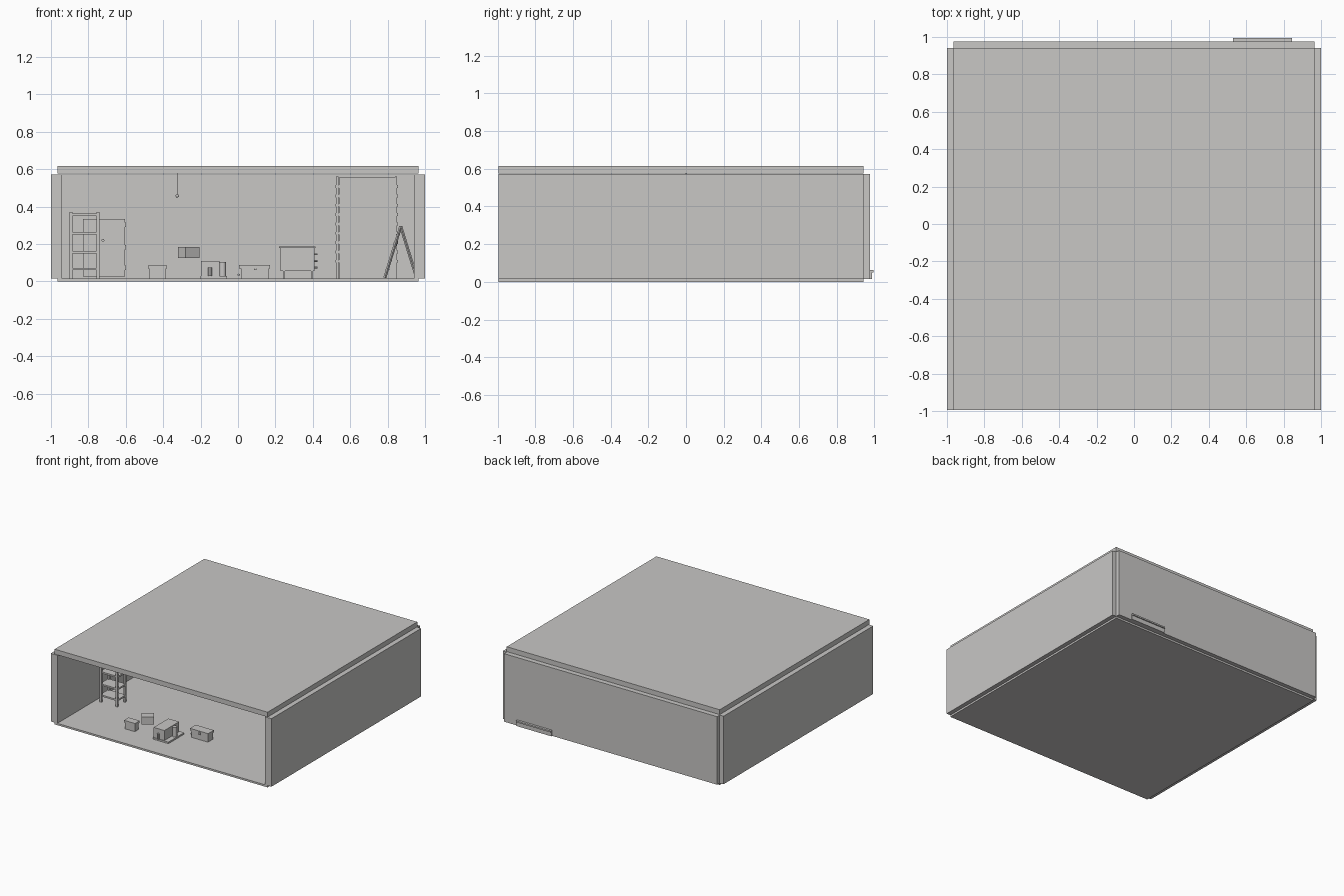
import bpy
import math
from mathutils import Vector

if "Cube" in bpy.data.objects:
    bpy.data.objects.remove(bpy.data.objects["Cube"], do_unlink=True)

GREY = (0.58, 0.57, 0.56, 1)
grey = bpy.data.materials.new("warm_grey")
grey.use_nodes = True
grey.diffuse_color = GREY
grey.node_tree.nodes["Principled BSDF"].inputs["Base Color"].default_value = GREY


def finish(name):
    ob = bpy.context.object
    ob.name = name
    ob.data.materials.append(grey)
    return ob


def box(name, x, y, z, turn=0):
    """Box from (low, high) pairs on each axis, turned about z."""
    spans = (x, y, z)
    bpy.ops.mesh.primitive_cube_add(size=1, location=[sum(s) / 2 for s in spans])
    ob = finish(name)
    ob.scale = [s[1] - s[0] for s in spans]
    ob.rotation_euler.z = math.radians(turn)
    return ob


def rod(name, a, b, radius, sides=8):
    a, b = Vector(a), Vector(b)
    bpy.ops.mesh.primitive_cylinder_add(vertices=sides, radius=radius,
                                        depth=(b - a).length, location=(a + b) / 2)
    ob = finish(name)
    ob.rotation_euler = (b - a).to_track_quat('Z', 'Y').to_euler()
    bpy.ops.object.shade_smooth_by_angle()
    return ob


FLOOR, CEIL = 0.015, 0.572
FRONT, BACK, INNER = -0.995, 0.942, 0.92

# Room shell, open at the front
box("floor", (-0.965, 0.965), (FRONT, BACK), (0, FLOOR))
box("roof", (-0.965, 0.965), (FRONT, BACK), (0.576, 0.616))
for side, s in (("left", 1), ("right", -1)):
    box(side + "_wall", sorted((s * 0.94, s)), (FRONT, BACK), (FLOOR, CEIL))
box("back_wall", (-0.965, 0.965), (INNER, 0.976), (FLOOR, CEIL))

# Roller shutter, with its sill showing through the back wall
box("shutter", (0.54, 0.84), (0.9, INNER), (FLOOR, 0.555))
box("shutter_sill", (0.53, 0.845), (0.97, 0.986), (FLOOR, 0.05))
box("shutter_sill_lip", (0.53, 0.845), (0.976, 0.995), (0.05, 0.062))
for x in (0.53, 0.845):
    box("shutter_track", (x - 0.006, x + 0.006), (0.895, INNER), (FLOOR, 0.56))
    for i in range(9):
        z = 0.1 + i * 0.05
        box("track_bracket", (x - 0.01, x + 0.01), (0.892, INNER), (z, z + 0.015))

# Door with knob and hinges
box("door", (-0.83, -0.605), (0.9, INNER), (0.025, 0.335))
rod("door_knob", (-0.722, 0.88, 0.22), (-0.722, 0.905, 0.22), 0.008)
for z in (0.06, 0.17, 0.29):
    box("door_hinge", (-0.61, -0.6), (0.895, INNER), (z, z + 0.025))

# Storage rack
for x in (-0.9, -0.756):
    for y in (-0.505, -0.405):
        box("rack_post", (x, x + 0.016), (y, y + 0.016), (FLOOR, 0.37))
for z in (0.06, 0.15, 0.25, 0.35):
    box("rack_shelf", (-0.9, -0.74), (-0.5, -0.394), (z, z + 0.013))

# Small crate with a lid
box("crate", (-0.475, -0.385), (-0.785, -0.735), (FLOOR, 0.068))
box("crate_lid", (-0.48, -0.38), (-0.79, -0.73), (0.068, 0.085))

# Raised carton standing at an angle
box("carton", (-0.309, -0.217), (-0.825, -0.755), (0.125, 0.185), 35)

# Machine on a base plate
box("machine_base", (-0.2, -0.06), (-0.815, -0.61), (FLOOR, 0.028))
box("machine_body", (-0.197, -0.1), (-0.81, -0.62), (0.028, 0.11))
rod("machine_drum", (-0.082, -0.7, 0.028), (-0.082, -0.7, 0.105), 0.018, 16)
rod("machine_spout", (-0.15, -0.82, 0.03), (-0.15, -0.82, 0.075), 0.01)

# Long chest
box("chest", (0.015, 0.165), (-0.625, -0.56), (FLOOR, 0.07))
box("chest_lid", (0.005, 0.17), (-0.63, -0.555), (0.07, 0.088))
box("chest_latch", (0.085, 0.1), (-0.637, -0.63), (0.06, 0.08))
rod("chest_handle", (0.004, -0.61, 0.035), (0.004, -0.575, 0.035), 0.007)

# Cabinet on legs with side pegs
box("cabinet", (0.228, 0.41), (0.76, 0.89), (0.055, 0.178))
box("cabinet_top", (0.22, 0.415), (0.75, 0.9), (0.178, 0.187))
for x in (0.24, 0.39):
    for y in (0.765, 0.875):
        box("cabinet_leg", (x, x + 0.01), (y, y + 0.01), (FLOOR, 0.055))
for z in (0.075, 0.11, 0.145):
    rod("cabinet_peg", (0.405, 0.82, z), (0.425, 0.82, z), 0.005)

# Stepladder
for y in (0.4, 0.52):
    for foot in (0.785, 0.955):
        rod("ladder_rail", (foot, y, FLOOR + 0.005), (0.87, y, 0.295), 0.008, 4)
for i in range(1, 6):
    t = i / 6
    x, z = 0.785 + 0.085 * t, FLOOR + 0.28 * t
    box("ladder_step", (x - 0.01, x + 0.01), (0.4, 0.52), (z, z + 0.006))

# Hanging lamp
rod("lamp_cord", (-0.325, 0, 0.465), (-0.325, 0, 0.58), 0.002, 6)
bpy.ops.mesh.primitive_uv_sphere_add(segments=12, ring_count=8, radius=0.009,
                                     location=(-0.325, 0, 0.457))
finish("lamp_bulb")
bpy.ops.object.shade_smooth_by_angle()
